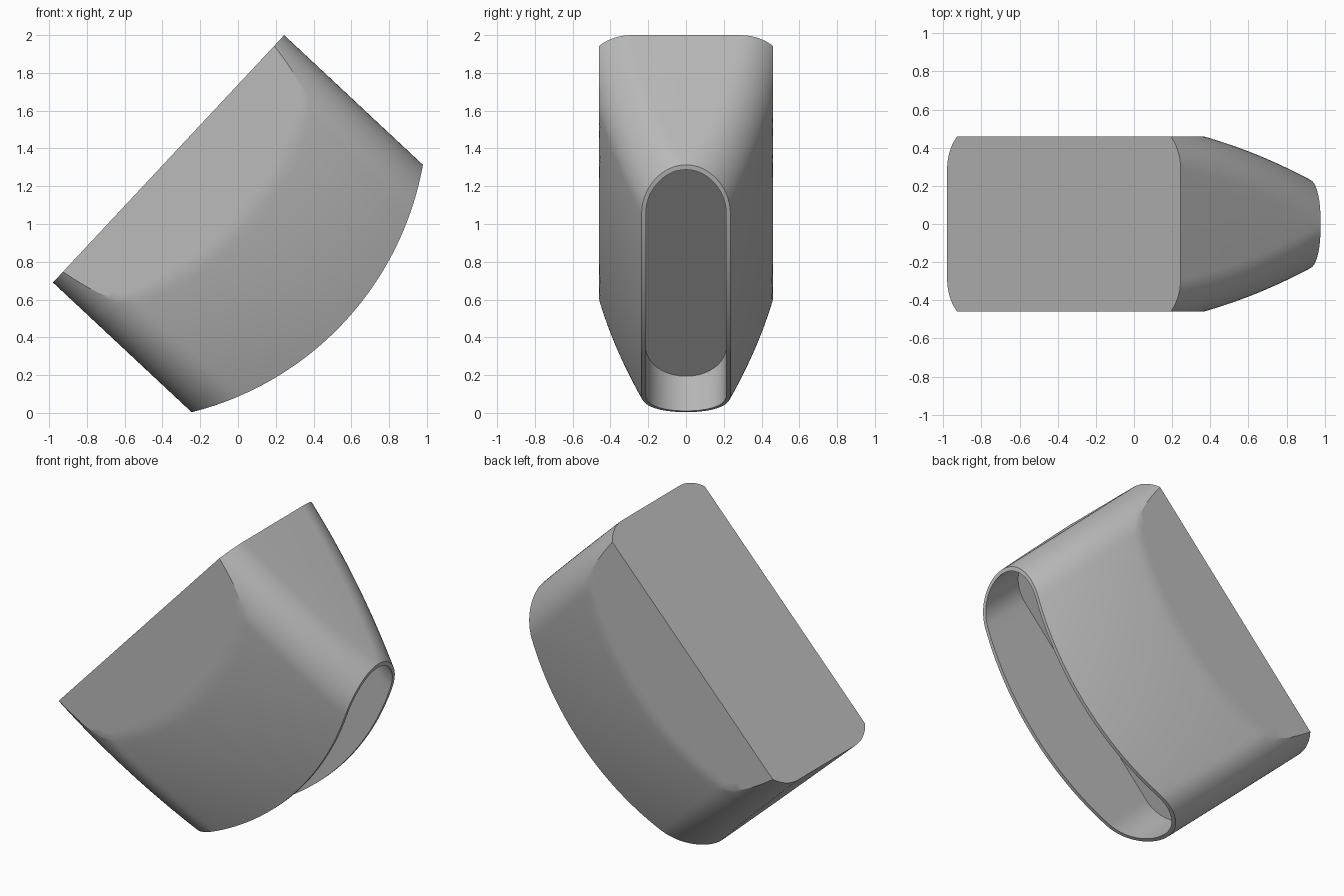
import bpy, bmesh, math
from mathutils import Vector

if "Cube" in bpy.data.objects:
    bpy.data.objects.remove(bpy.data.objects["Cube"])

HALF, END_DEPTH, ARC_R = 0.8965, 1.005, 1.65   # half length, depth at the ends, mouth curve
CORNER, MAX_Y = 0.235, 0.46                    # corner radius, flat side limit
WALL, FLOOR = 0.022, 0.75                      # wall thickness, pocket floor depth
ARC, SIDE, RINGS = 14, 28, 28

# Tilted frame: along the long side, across, and from the back to the mouth
ORIGIN = Vector((-0.3675, 0, 1.345))
ALONG = Vector((0.683, 0, 0.7304))
DEPTH = Vector((0.7304, 0, -0.683))


def place(u, y, w):
    return ORIGIN + ALONG * u + Vector((0, y, 0)) + DEPTH * w


def mouth(u):
    """Depth of the curved mouth at a position along the body."""
    return END_DEPTH + math.sqrt(ARC_R**2 - u * u) - math.sqrt(ARC_R**2 - HALF**2)


def half_width(d):
    """Half width at a distance behind the mouth, before the flat sides cut it."""
    return CORNER + 0.43 * d - 0.1455 * d * d


def outline(half, radius, width, limit):
    """Rounded outline with flat sides; width(u) gives the half width."""
    corner = half - radius
    centre = max(width(corner) - radius, 0)
    top = math.asin(min(1, (limit - centre) / radius))
    quarter = [(corner + radius * math.cos(top * i / ARC),
                centre + radius * math.sin(top * i / ARC)) for i in range(ARC + 1)]
    end_u = quarter[-1][0]
    side = []
    for i in range(1, SIDE):
        u = end_u * (1 - 2 * i / SIDE)
        side.append((u, min(limit, width(min(abs(u), corner)))))
    upper = quarter + side + [(-u, y) for u, y in reversed(quarter)]
    lower = [(u, -y) for u, y in reversed(upper)]
    if centre < 1e-4:                          # keep the count equal at round ends
        lower = [(u, y if abs(y) > 1e-6 else -1e-4) for u, y in lower]
    return upper + lower


def outer_ring(t):
    base = mouth(HALF - CORNER)

    def width(u):
        return half_width((1 - t) * (END_DEPTH + mouth(u) - base))
    return [place(u, y, t * mouth(u)) for u, y in outline(HALF, CORNER, width, MAX_Y)]


# Tapered shell, rim and pocket as one loft
rings = [outer_ring(i / RINGS) for i in range(RINGS + 1)]
inner_r = CORNER - WALL
inner = outline(HALF - WALL, inner_r, lambda u: inner_r, MAX_Y)
rings.append([place(u, y, mouth(u)) for u, y in inner])
rings.append([place(u, y, FLOOR) for u, y in inner])

bm = bmesh.new()
loops = [[bm.verts.new(p) for p in ring] for ring in rings]
for a, b in zip(loops, loops[1:]):
    for i in range(len(a)):
        j = (i + 1) % len(a)
        bm.faces.new((a[i], a[j], b[j], b[i]))
bm.faces.new(reversed(loops[0]))               # flat back
bm.faces.new(loops[-1])                        # pocket floor
bmesh.ops.remove_doubles(bm, verts=bm.verts, dist=0.0005)
bmesh.ops.recalc_face_normals(bm, faces=bm.faces)
mesh = bpy.data.meshes.new("tapered_cap")
bm.to_mesh(mesh)
bm.free()

cap = bpy.data.objects.new("tapered_cap", mesh)
bpy.context.collection.objects.link(cap)

grey = bpy.data.materials.new("plain_grey")
grey.use_nodes = True
grey.diffuse_color = (0.5, 0.5, 0.5, 1)
grey.node_tree.nodes["Principled BSDF"].inputs["Base Color"].default_value = (0.5, 0.5, 0.5, 1)
mesh.materials.append(grey)

bpy.context.view_layer.objects.active = cap
cap.select_set(True)
bpy.ops.object.shade_smooth_by_angle(angle=math.radians(25))
